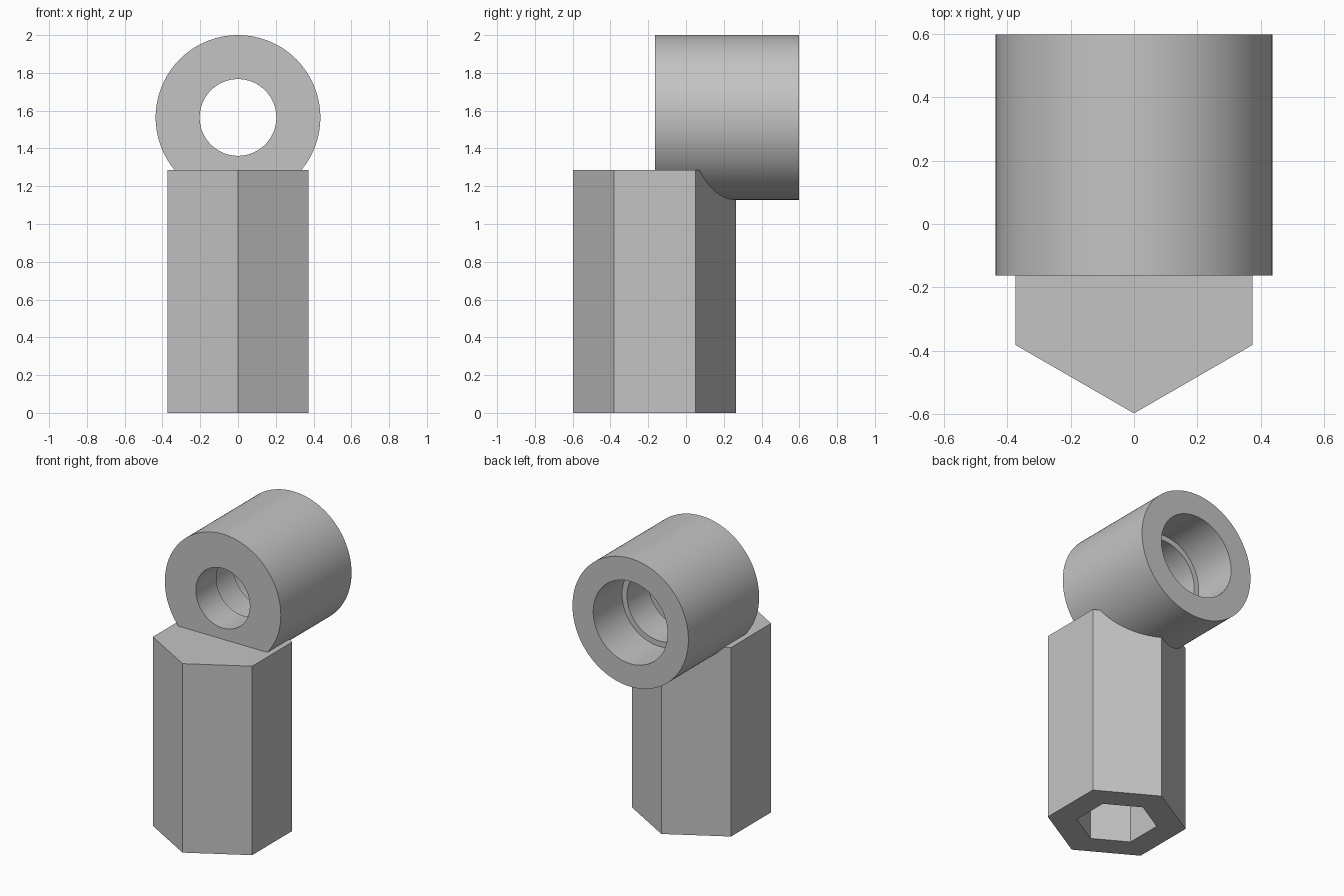
import bpy
import bmesh
from math import cos, sin, radians, pi

old = bpy.data.objects.get("Cube")
if old:
    bpy.data.objects.remove(old, do_unlink=True)

grey = bpy.data.materials.new("plain grey")
grey.use_nodes = True
colour = (0.55, 0.55, 0.55, 1)
grey.diffuse_color = colour
grey.node_tree.nodes["Principled BSDF"].inputs["Base Color"].default_value = colour


def lathe(name, profile, sides, start=0.0):
    """Revolve a closed (radius, height) profile about z; zero radius is a pole."""
    bm = bmesh.new()
    rings = []
    for r, z in profile:
        if r == 0:
            rings.append([bm.verts.new((0, 0, z))] * sides)
        else:
            angles = [start + 2 * pi * i / sides for i in range(sides)]
            rings.append([bm.verts.new((r * cos(a), r * sin(a), z)) for a in angles])
    for a, b in zip(rings, rings[1:] + rings[:1]):
        if a[0] is a[1] and b[0] is b[1]:
            continue
        for i in range(sides):
            j = (i + 1) % sides
            corners = list(dict.fromkeys((a[i], a[j], b[j], b[i])))
            bm.faces.new(corners)
    bmesh.ops.recalc_face_normals(bm, faces=bm.faces)
    bmesh.ops.dissolve_limit(bm, angle_limit=radians(0.5),
                             verts=bm.verts, edges=bm.edges)
    mesh = bpy.data.meshes.new(name)
    bm.to_mesh(mesh)
    bm.free()
    mesh.materials.append(grey)
    obj = bpy.data.objects.new(name, mesh)
    bpy.context.collection.objects.link(obj)
    return obj


# Hexagonal post with a blind hexagonal socket in its underside
post_r, socket_r, post_h, socket_h = 0.431, 0.25, 1.285, 0.9
post = lathe("hex_post", [(0, post_h), (post_r, post_h), (post_r, 0),
                          (socket_r, 0), (socket_r, socket_h), (0, socket_h)],
             6, radians(90))
post.location = (0, -0.166, 0)

# Round sleeve along y, with a bore that widens in two steps to the back
outer, length = 0.436, 0.76
sleeve = lathe("sleeve", [(outer, 0), (outer, length), (0.28, length), (0.28, 0.45),
                          (0.243, 0.45), (0.243, 0.22), (0.203, 0.22), (0.203, 0)], 128)
sleeve.rotation_euler.x = radians(-90)
sleeve.location = (0, -0.163, 1.564)

# Fuse the sleeve onto the post
bpy.context.view_layer.update()
join = post.modifiers.new("fuse sleeve", "BOOLEAN")
join.operation = "UNION"
join.solver = "EXACT"
join.object = sleeve
bpy.ops.object.select_all(action="DESELECT")
post.select_set(True)
bpy.context.view_layer.objects.active = post
bpy.ops.object.modifier_apply(modifier=join.name)
bpy.data.objects.remove(sleeve, do_unlink=True)
post.name = "post_with_sleeve"
bpy.ops.object.shade_smooth_by_angle(angle=radians(30))
